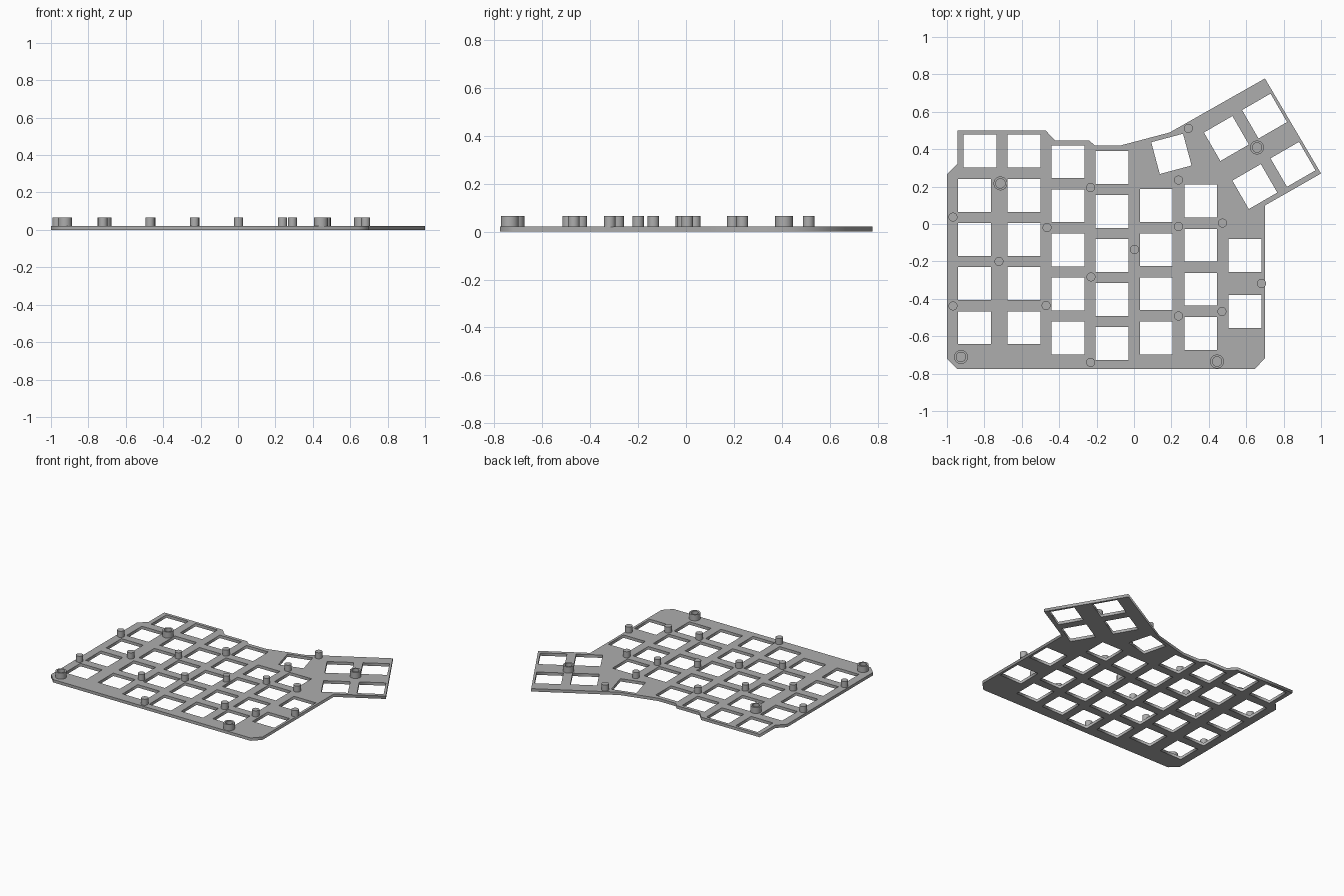
import bpy
import bmesh
from math import radians, tau
from mathutils import Matrix, Vector

if "Cube" in bpy.data.objects:
    bpy.data.objects.remove(bpy.data.objects["Cube"])

THICK, TOP = 0.021, 0.065
HOLE, PITCH = 0.176, 0.2355

grey = bpy.data.materials.new("matte grey")
grey.use_nodes = True
colour = (0.42, 0.42, 0.42, 1)
grey.diffuse_color = colour
grey.node_tree.nodes["Principled BSDF"].inputs["Base Color"].default_value = colour

# Key openings: straight columns, then the turned thumb keys
columns = [(-0.853, 0.152, 4), (-0.588, 0.152, 4), (-0.353, 0.333, 5),
           (-0.117, 0.302, 5), (0.119, 0.098, 4), (0.357, 0.122, 4)]
keys = [(x, y - i * PITCH, 0) for x, y, n in columns for i in range(n)]
keys += [(-0.823, 0.39, 0), (-0.588, 0.39, 0), (0.594, -0.168, 0), (0.594, -0.468, 0)]
keys += [(0.2, 0.375, 15)]
keys += [(x, y, 30) for x, y in [(0.494, 0.457), (0.698, 0.577), (0.646, 0.2), (0.85, 0.319)]]

outline = [(-1, 0.265), (-0.943, 0.323), (-0.943, 0.5), (-0.473, 0.5), (-0.42, 0.446),
           (-0.238, 0.446), (-0.211, 0.42), (-0.072, 0.42), (0.19, 0.489), (0.70, 0.778),
           (1, 0.27), (0.70, 0.099), (0.70, -0.719), (0.644, -0.776), (-0.943, -0.776),
           (-1, -0.719)]


def add_loop(curve, points):
    spline = curve.splines.new("POLY")
    spline.points.add(len(points) - 1)
    for point, (x, y) in zip(spline.points, points):
        point.co = (x, y, 0, 1)
    spline.use_cyclic_u = True


# Plate: a filled flat outline with square openings, given thickness
curve = bpy.data.curves.new("switch_plate", "CURVE")
curve.dimensions = "2D"
curve.fill_mode = "BOTH"
curve.extrude = THICK / 2
add_loop(curve, outline)
h = HOLE / 2
for x, y, angle in keys:
    turn = Matrix.Rotation(radians(angle), 2)
    corners = [turn @ Vector(c) for c in ((-h, -h), (h, -h), (h, h), (-h, h))]
    add_loop(curve, [(x + c.x, y + c.y) for c in corners])
plate = bpy.data.objects.new("switch_plate", curve)
bpy.context.collection.objects.link(plate)
plate.location.z = THICK / 2
curve.materials.append(grey)
bpy.context.view_layer.objects.active = plate
plate.select_set(True)
bpy.ops.object.convert(target="MESH")
plate.select_set(False)


def lathe(name, profile, x, y):
    """Spin a radius and height profile into a round post."""
    bm = bmesh.new()
    verts = [bm.verts.new((r, 0, z)) for r, z in profile]
    edges = [bm.edges.new(pair) for pair in zip(verts, verts[1:])]
    bmesh.ops.spin(bm, geom=verts + edges, cent=(0, 0, 0), axis=(0, 0, 1),
                   angle=tau, steps=32, use_merge=False)
    bmesh.ops.remove_doubles(bm, verts=bm.verts, dist=0.0001)
    bmesh.ops.recalc_face_normals(bm, faces=bm.faces)
    mesh = bpy.data.meshes.new(name)
    bm.to_mesh(mesh)
    bm.free()
    mesh.materials.append(grey)
    post = bpy.data.objects.new(name, mesh)
    post.location = (x, y, 0)
    bpy.context.collection.objects.link(post)
    post.select_set(True)
    bpy.context.view_layer.objects.active = post
    bpy.ops.object.shade_smooth_by_angle(angle=radians(35))
    post.select_set(False)


base = THICK - 0.001
# Solid support pegs between the openings
pegs = [(-0.968, 0.037), (-0.968, -0.438), (-0.722, -0.2), (-0.465, -0.019),
        (-0.47, -0.436), (-0.232, 0.195), (-0.23, -0.283), (-0.232, -0.74),
        (0.003, -0.136), (0.238, 0.235), (0.238, -0.013), (0.238, -0.492),
        (0.473, 0.005), (0.47, -0.468), (0.682, -0.318), (0.291, 0.511)]
for x, y in pegs:
    lathe("support_peg", [(0, base), (0.024, base), (0.024, TOP), (0, TOP)], x, y)

# Hollow screw posts
for x, y in [(-0.714, 0.217), (-0.925, -0.711), (0.444, -0.735), (0.658, 0.409)]:
    lathe("screw_post", [(0, base), (0.037, base), (0.037, TOP), (0.025, TOP),
                         (0.025, THICK + 0.001), (0, THICK + 0.001)], x, y)
